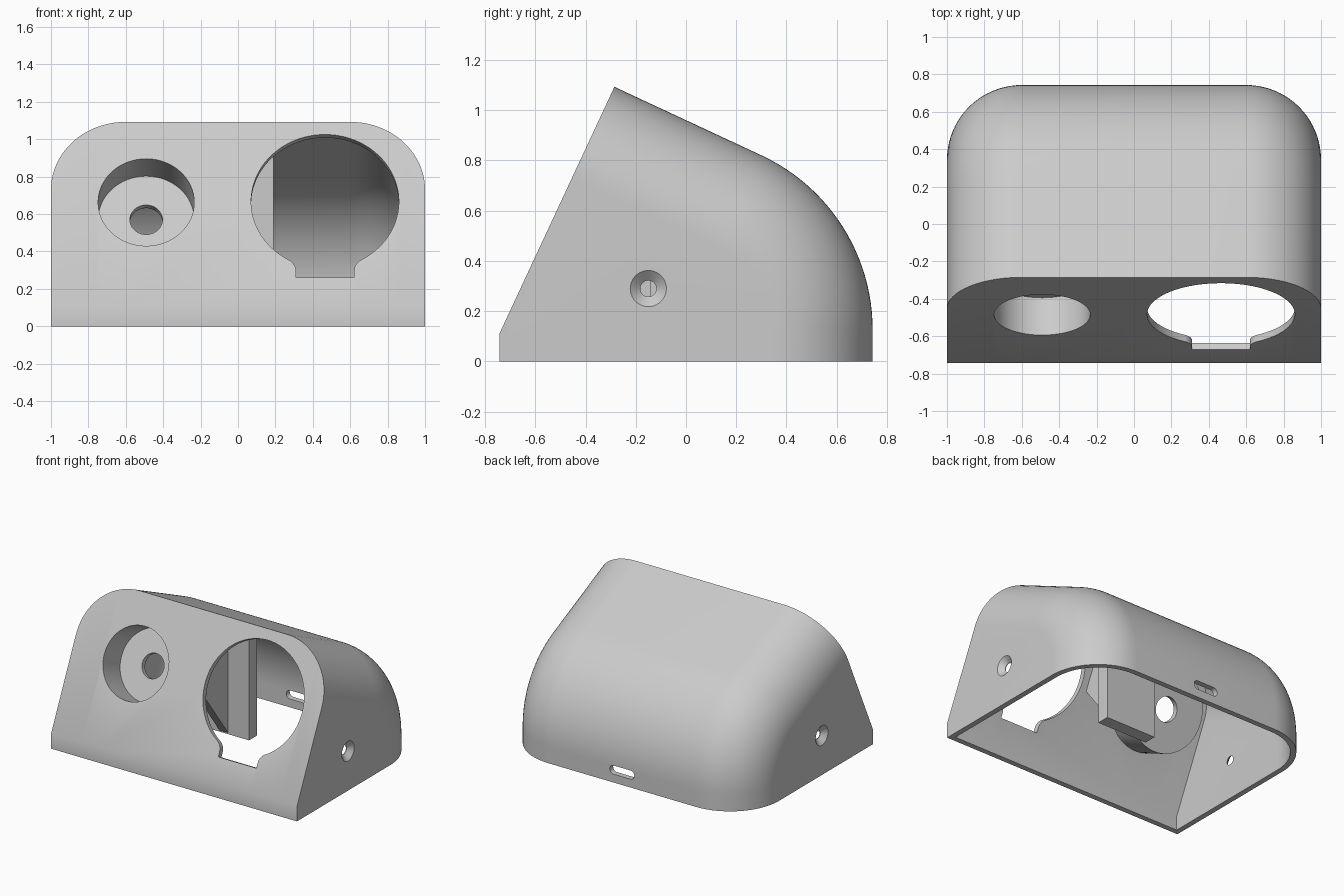
import bpy, bmesh, math
from math import sin, cos, radians
from mathutils import Vector, Matrix

cube = bpy.data.objects.get("Cube")
if cube:
    bpy.data.objects.remove(cube, do_unlink=True)

gray = bpy.data.materials.new("light gray")
gray.use_nodes = True
gray.diffuse_color = (0.6, 0.6, 0.6, 1)
gray.node_tree.nodes["Principled BSDF"].inputs["Base Color"].default_value = (0.6, 0.6, 0.6, 1)

TILT = radians(25)
S, C = sin(TILT), cos(TILT)
HALF_Y, CHIN, WALL = 0.743, 0.11, 0.04
# Frame lying on the slanted face: x across, y up the slope, z outward
FACE = Matrix(((1, 0, 0, 0), (0, S, -C, -HALF_Y), (0, C, S, CHIN), (0, 0, 0, 1)))
SIDE = Matrix(((0, 0, 1, 0), (1, 0, 0, 0), (0, 1, 0, 0), (0, 0, 0, 1)))   # y, z, x
BACK = Matrix(((1, 0, 0, 0), (0, 0, 1, 0), (0, 1, 0, 0), (0, 0, 0, 1)))   # x, z, y


def loft(name, rings):
    """Closed solid through rings of equal length."""
    bm = bmesh.new()
    loops = [[bm.verts.new(p) for p in ring] for ring in rings]
    n = len(loops[0])
    for a, b in zip(loops, loops[1:]):
        for i in range(n):
            j = (i + 1) % n
            bm.faces.new((a[i], a[j], b[j], b[i]))
    bm.faces.new(loops[0][::-1])
    bm.faces.new(loops[-1])
    bmesh.ops.recalc_face_normals(bm, faces=bm.faces[:])
    mesh = bpy.data.meshes.new(name)
    bm.to_mesh(mesh)
    bm.free()
    mesh.materials.append(gray)
    obj = bpy.data.objects.new(name, mesh)
    bpy.context.collection.objects.link(obj)
    return obj


def prism(name, frame, pts, d0, d1):
    return loft(name, [[frame @ Vector((u, v, d)) for u, v in pts] for d in (d0, d1)])


def arc(cx, cy, r, a0, a1, steps):
    return [(cx + r * cos(radians(a0 + (a1 - a0) * i / steps)),
             cy + r * sin(radians(a0 + (a1 - a0) * i / steps))) for i in range(steps + 1)]


def circle(cx, cy, r, n=64):
    return arc(cx, cy, r, 0, 360, n)[:-1]


def rounded_body(name, o, floor, steps=20):
    """Hood volume inset by o, with a constant fillet along top, back and sides."""
    fillet, bend = 0.4 - o, 0.766

    def section(x, d):
        top = (-0.285 + o * C - (o + d) * S, 1.093 - o * S - (o + d) * C)
        pts = [(-HALF_Y + o, floor), (-HALF_Y + o, CHIN - 0.221 * o), top]
        pts += arc(HALF_Y - bend, 0.126, bend - o - d, 65, 0, 24)
        pts.append((HALF_Y - o - d, floor))
        return [Vector((x, y, z)) for y, z in pts]

    half = []
    for i in range(steps + 1):
        a = math.pi / 2 * i / steps
        half.append((0.6 + fillet * sin(a), fillet * (1 - cos(a))))
    return loft(name, [section(-x, d) for x, d in half[::-1]] + [section(x, d) for x, d in half])


def combine(target, tool, operation):
    tool.hide_render = True
    mod = target.modifiers.new(operation.lower(), "BOOLEAN")
    mod.operation, mod.object, mod.solver = operation, tool, "EXACT"
    bpy.context.view_layer.objects.active = target
    bpy.ops.object.modifier_apply(modifier=mod.name)
    bpy.data.objects.remove(tool, do_unlink=True)


# Hollow hood, open underneath
hood = rounded_body("housing_shell", 0, 0)
combine(hood, rounded_body("cavity", WALL, -0.1), "DIFFERENCE")

# Round cup behind the small opening
CUP = (-0.491, 0.61)
combine(hood, prism("cup_wall", FACE, circle(*CUP, 0.297), -0.02, -0.26), "UNION")

# Inner T bracket: flange plate and web joining it to the front wall
flange = [(-0.143, 0.15), (-0.05, 0.15), (-0.05, 0.96), (-0.143, 1.0)]
web = [(-0.1, 0.16), (-0.143, 0.16), (-0.48, 0.61), (-0.28, 1.06), (-0.1, 0.98)]
combine(hood, prism("bracket_flange", SIDE, flange, -0.22, 0.19), "UNION")
combine(hood, prism("bracket_web", SIDE, web, -0.05, 0.02), "UNION")

# Cup recess and its centre hole
combine(hood, prism("cup_recess", FACE, circle(*CUP, 0.257), 0.1, -0.22), "DIFFERENCE")
combine(hood, prism("cup_hole", FACE, circle(*CUP, 0.087, 40), -0.15, -0.35), "DIFFERENCE")

# Large opening with a filleted notch below
hx, hv, notch = 0.465, 0.615, 0.168
outline = arc(hx, hv, 0.395, -60.4, 240.4, 72)
outline += arc(hx - 0.234, 0.203, 0.079, 60.4, 0, 8)[1:]
outline += [(hx - 0.155, notch), (hx + 0.155, notch)]
outline += arc(hx + 0.234, 0.203, 0.079, 180, 119.6, 8)[:-1]
combine(hood, prism("large_opening", FACE, outline, 0.1, -0.1), "DIFFERENCE")

# Countersunk screw holes on both sides
for side in (-1, 1):
    rings = [[SIDE @ Vector((u, v, side * x)) for u, v in circle(-0.15, 0.29, r, 40)]
             for x, r in ((1.1, 0.072), (1.0, 0.072), (0.965, 0.032), (0.9, 0.032))]
    combine(hood, loft("screw_hole", rings), "DIFFERENCE")

# Cable slot low in the back wall
slot = arc(0.068, 0.093, 0.032, -90, 90, 12) + arc(-0.068, 0.093, 0.032, 90, 270, 12)
combine(hood, prism("cable_slot", BACK, slot, 0.65, 0.85), "DIFFERENCE")

# Smooth curved skin, crisp edges
bpy.ops.object.select_all(action="DESELECT")
hood.select_set(True)
bpy.context.view_layer.objects.active = hood
bpy.ops.object.shade_smooth_by_angle(angle=radians(30))
